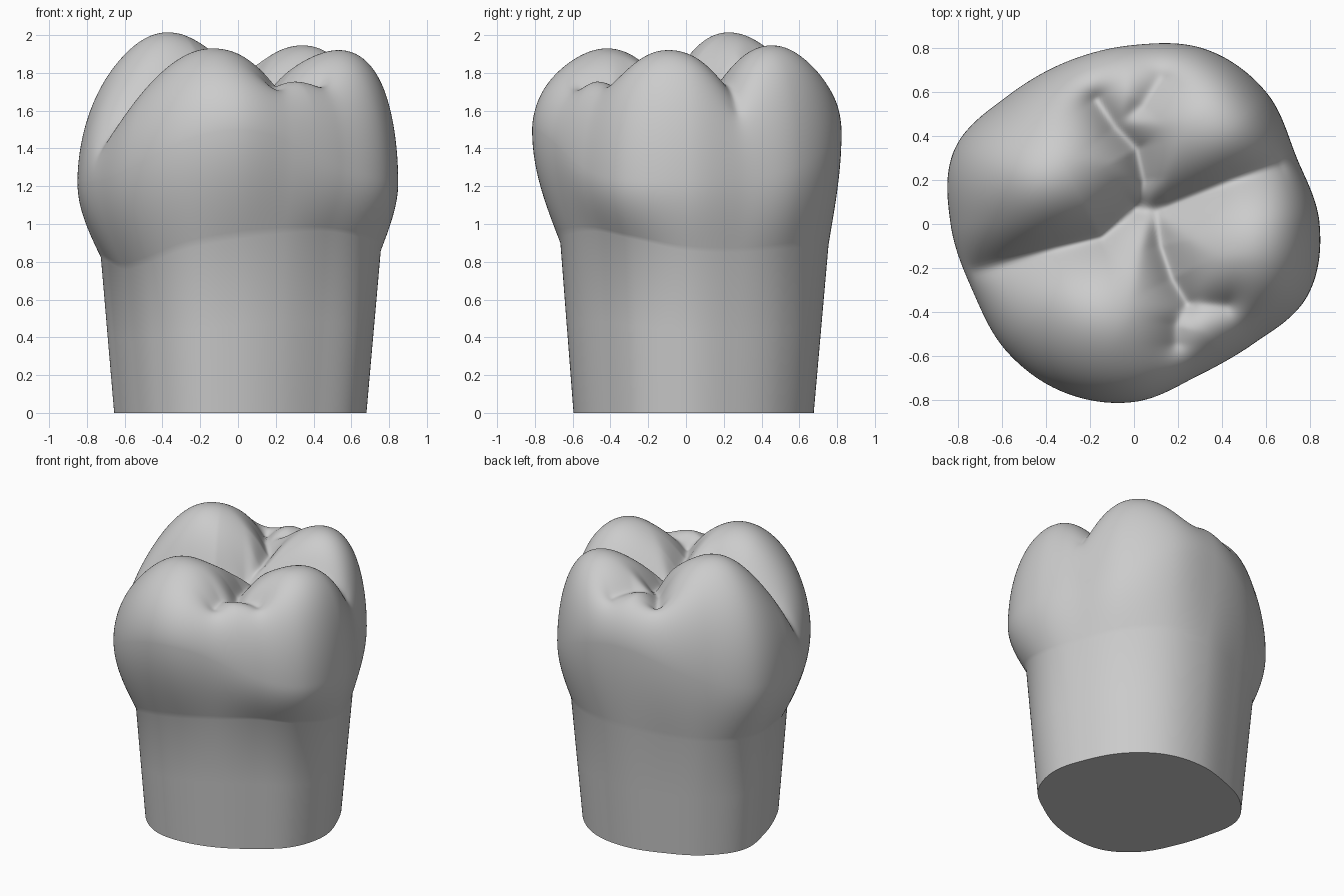
import bpy
import bmesh
from math import sin, cos, pi, tau, exp, hypot
from mathutils import Vector

cube = bpy.data.objects.get("Cube")
if cube:
    bpy.data.objects.remove(cube)

SEGMENTS, WALL_RINGS, DOME_RINGS = 288, 14, 90

# Outlines as radii at even angles, counter-clockwise from +x
BASE = [.68, .665, .68, .69, .675, .66, .69, .70, .62, .59, .61, .62, .59, .575, .59, .655]
BULGE = [.845, .80, .85, .86, .815, .80, .82, .885, .835, .795, .82, .83, .81, .75, .77, .855]
NECK = [.86, .85, .87, .89, .89, .87, .85, .83, .80, .76, .79, .87, .92, .95, .96, .92]

# Cusps: x, y, height, spread
CUSPS = [(-.45, .23, 2.06, .40), (-.22, -.48, 1.98, .40), (.63, -.08, 1.96, .38),
         (.43, .49, 1.99, .38), (.38, -.54, 1.86, .30), (-.05, .62, 1.86, .28)]

# Grooves: depth, width, path
GROOVES = [
    (.22, .10, [(-.72, -.21), (-.6, -.18), (-.36, -.11), (-.15, -.06), (0, .07)]),
    (.16, .09, [(0, .07), (.07, .07), (.15, .08), (.3, .14), (.45, .2), (.66, .27)]),
    (.15, .07, [(.03, .1), (.04, .2), (.01, .34), (-.09, .44), (-.17, .56)]),
    (.14, .07, [(.1, .05), (.12, -.1), (.17, -.25), (.24, -.36)]),
    (.09, .07, [(.42, -.37), (.24, -.36), (.19, -.46), (.19, -.54)]),
    (.08, .07, [(-.09, .44), (.04, .54), (.12, .66)]),
]


def around(table, angle):
    """Smooth periodic lookup."""
    n = len(table)
    f = angle / tau * n
    i = int(f)
    t = f - i
    a, b, c, d = (table[(i + k) % n] for k in (-1, 0, 1, 2))
    return b + .5 * t * (c - a + t * (2 * a - 5 * b + 4 * c - d + t * (3 * (b - c) + d - a)))


def path_distance(p, path):
    best = 9
    for a, b in zip(path, path[1:]):
        a, b = Vector(a), Vector(b)
        t = max(0, min(1, (p - a).dot(b - a) / (b - a).length_squared))
        best = min(best, (p - a.lerp(b, t)).length)
    return best


def chewing_height(x, y, s):
    """Rounded cusps above a floor, cut by grooves; s is the share of the outline radius."""
    floor = 1.62
    total = 0
    # Cusps keep their height out to the rim, where the dome rolls over
    hold = (1 + (s / .78) ** 8) ** -.125
    for cx, cy, h, spread in CUSPS:
        d = hypot(x * hold - cx, y * hold - cy) / spread
        total += ((h - floor) * exp(-d * d / 2)) ** 6
    p = Vector((x, y))
    cut = 0
    for depth, width, path in GROOVES:
        d = path_distance(p, path)
        cut += (depth * exp(-(hypot(d, .025) - .025) / width)) ** 4
    return floor + total ** (1 / 6) - cut ** .25


def column(angle):
    """Points from the root's foot up the wall and in over the crown."""
    base, bulge, neck = (around(t, angle) for t in (BASE, BULGE, NECK))
    widest = 1.22 + .28 * sin(angle) ** 4
    power = 5 + 1.75 * cos(angle) + sin(angle)
    neck_r = base * (1 + .13 * neck)
    points = [(base, 0), ((base + neck_r) / 2, neck / 2)]
    for i in range(WALL_RINGS):
        u = i / WALL_RINGS
        points.append((neck_r + (bulge - neck_r) * sin(u * pi / 2), neck + (widest - neck) * u))
    for i in range(DOME_RINGS):
        s = cos(i / DOME_RINGS * pi / 2)
        r = bulge * s
        top = chewing_height(r * cos(angle), r * sin(angle), s)
        points.append((r, widest + (top - widest) * max(0, 1 - s ** power) ** .52))
    return [(r * cos(angle), r * sin(angle), z) for r, z in points]


# Tooth: columns joined into a closed skin
bm = bmesh.new()
columns = [[bm.verts.new(p) for p in column(tau * k / SEGMENTS)] for k in range(SEGMENTS)]
centre = bm.verts.new((0, 0, chewing_height(0, 0, 0)))
for k, a in enumerate(columns):
    b = columns[(k + 1) % SEGMENTS]
    for i in range(len(a) - 1):
        bm.faces.new((a[i], b[i], b[i + 1], a[i + 1]))
    bm.faces.new((a[-1], b[-1], centre))
bm.faces.new([c[0] for c in reversed(columns)])

mesh = bpy.data.meshes.new("tooth")
bm.to_mesh(mesh)
bm.free()
tooth = bpy.data.objects.new("tooth", mesh)
bpy.context.collection.objects.link(tooth)

grey = bpy.data.materials.new("plain grey")
grey.use_nodes = True
colour = (.6, .6, .6, 1)
grey.diffuse_color = colour
grey.node_tree.nodes["Principled BSDF"].inputs["Base Color"].default_value = colour
mesh.materials.append(grey)

bpy.context.view_layer.objects.active = tooth
tooth.select_set(True)
bpy.ops.object.shade_smooth_by_angle(angle=pi / 3)
